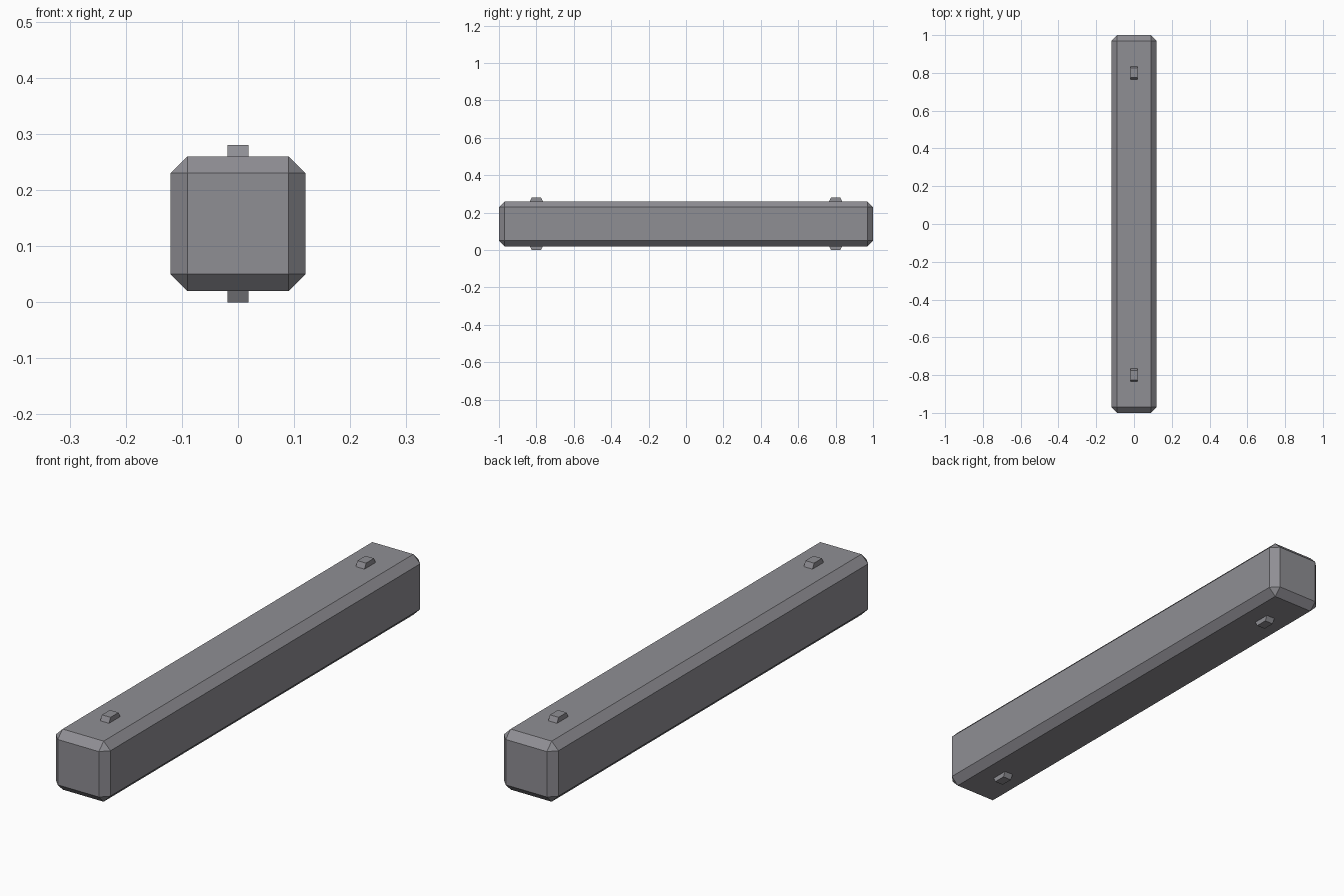
import bpy, bmesh

if "Cube" in bpy.data.objects:
    bpy.data.objects.remove(bpy.data.objects["Cube"])

# Dark grey finish shared by all parts
dark_grey = bpy.data.materials.new("dark_grey")
dark_grey.diffuse_color = (0.275, 0.272, 0.295, 1)
dark_grey.use_nodes = True
dark_grey.node_tree.nodes["Principled BSDF"].inputs["Base Color"].default_value = dark_grey.diffuse_color

def new_object(name, bm):
    bmesh.ops.recalc_face_normals(bm, faces=bm.faces)
    mesh = bpy.data.meshes.new(name)
    bm.to_mesh(mesh)
    bm.free()
    mesh.materials.append(dark_grey)
    obj = bpy.data.objects.new(name, mesh)
    bpy.context.collection.objects.link(obj)
    return obj

# Long square beam with chamfered edges
bm = bmesh.new()
bmesh.ops.create_cube(bm, size=1)
for v in bm.verts:
    v.co = (v.co.x * 0.24, v.co.y * 2, v.co.z * 0.24 + 0.14)
bmesh.ops.bevel(bm, geom=bm.edges[:], offset=0.03, offset_type='OFFSET',
                segments=1, affect='EDGES', clamp_overlap=True)
new_object("beam", bm)

# Small tapered locating pegs, extruded from a trapezoid profile
def peg(name, y, base_z, height):
    bm = bmesh.new()
    profile = [(-0.035, 0), (0.035, 0), (0.025, height), (-0.025, height)]
    face = bm.faces.new([bm.verts.new((-0.019, y + a, base_z + b)) for a, b in profile])
    ext = bmesh.ops.extrude_face_region(bm, geom=[face])
    bmesh.ops.translate(bm, vec=(0.038, 0, 0),
                        verts=[g for g in ext["geom"] if isinstance(g, bmesh.types.BMVert)])
    new_object(name, bm)

for end, y in (("front", -0.8), ("back", 0.8)):
    peg(end + "_top_peg", y, 0.26, 0.02)
    peg(end + "_bottom_peg", y, 0.02, -0.02)
